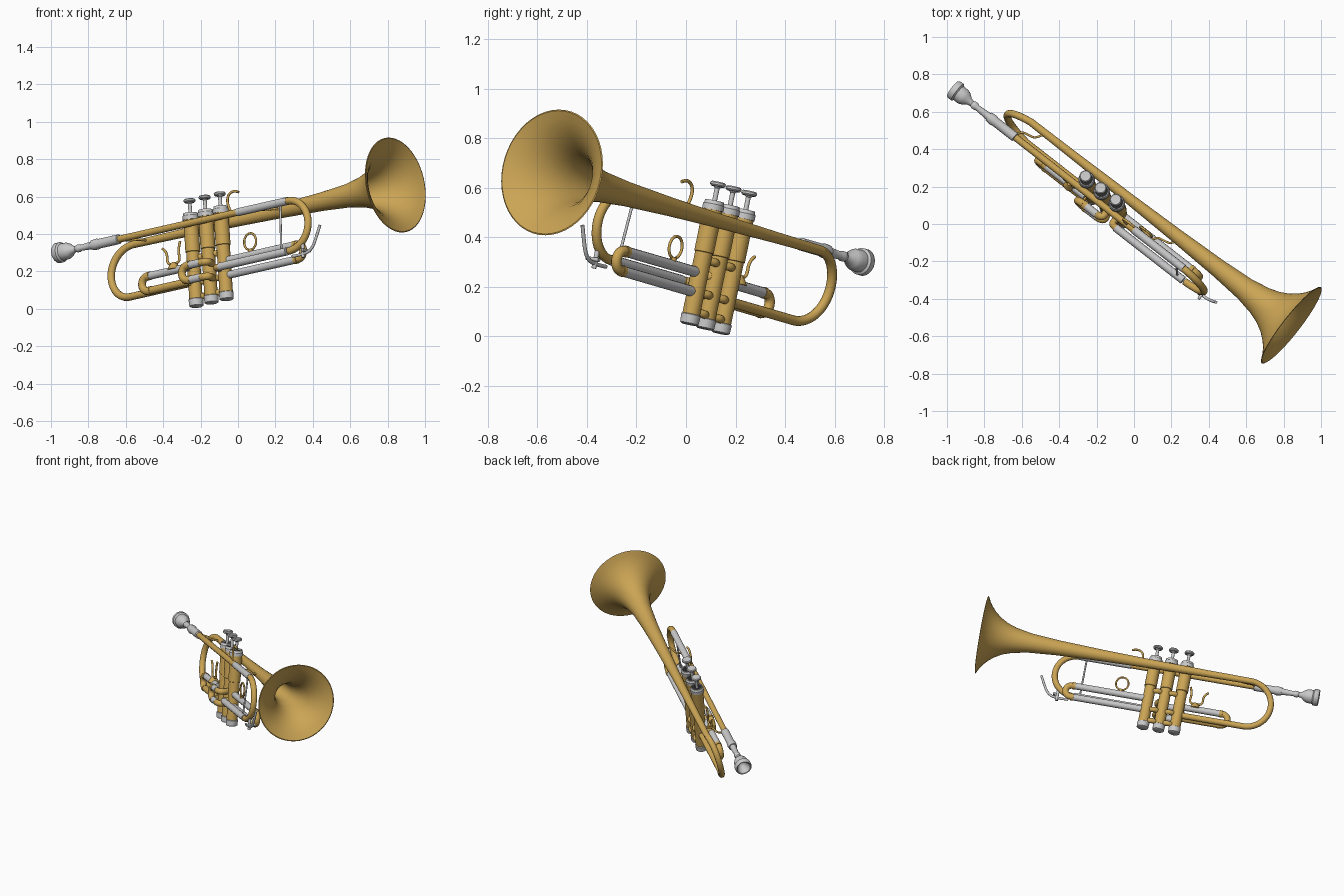
import bpy, bmesh, math
from mathutils import Vector, Matrix

cube = bpy.data.objects.get("Cube")
if cube:
    bpy.data.objects.remove(cube, do_unlink=True)

# Instrument frame: u runs mouthpiece to bell, v sideways, w up the valves
U = Vector((0.776, -0.605, 0.176)).normalized()
W = Vector((-0.0645, 0.202, 0.977))
W = (W - U * W.dot(U)).normalized()
V = W.cross(U)
FRAME = Matrix((U, V, W)).transposed().to_4x4()


def material(name, rgb):
    m = bpy.data.materials.new(name)
    m.use_nodes = True
    m.diffuse_color = (*rgb, 1)
    bsdf = next(n for n in m.node_tree.nodes if n.type == 'BSDF_PRINCIPLED')
    bsdf.inputs["Base Color"].default_value = (*rgb, 1)
    return m


BRASS = material("brass", (0.60, 0.375, 0.09))
SILVER = material("silver", (0.58, 0.58, 0.58))
DARK = material("dark felt", (0.02, 0.02, 0.02))


def finish(ob):
    ob.matrix_world = FRAME
    bpy.ops.object.select_all(action='DESELECT')
    ob.select_set(True)
    bpy.context.view_layer.objects.active = ob


def tube(name, pts, r, mat, smooth=False):
    """Round tube along a path in instrument coordinates."""
    cu = bpy.data.curves.new(name, 'CURVE')
    cu.dimensions = '3D'
    cu.bevel_depth = r
    cu.bevel_resolution = 4
    cu.use_fill_caps = True
    sp = cu.splines.new('NURBS' if smooth else 'POLY')
    sp.points.add(len(pts) - 1)
    for p, co in zip(sp.points, pts):
        p.co = (*co, 1)
    if smooth:
        sp.order_u = 3
        sp.use_endpoint_u = True
        sp.resolution_u = 8
    cu.materials.append(mat)
    ob = bpy.data.objects.new(name, cu)
    bpy.context.collection.objects.link(ob)
    finish(ob)
    bpy.ops.object.convert(target='MESH')
    bpy.ops.object.shade_smooth_by_angle(angle=math.radians(40))


def lathe(name, profile, mat, axis, center, steps=32):
    """Turn (position, radius) pairs about the u or w axis."""
    bm = bmesh.new()
    if axis == 'u':
        vs = [bm.verts.new((t, center[1], center[2] + r)) for t, r in profile]
    else:
        vs = [bm.verts.new((center[0] + r, center[1], t)) for t, r in profile]
    es = [bm.edges.new(e) for e in zip(vs, vs[1:])]
    bmesh.ops.spin(bm, geom=vs + es, cent=center, angle=2 * math.pi, steps=steps,
                   axis=(1, 0, 0) if axis == 'u' else (0, 0, 1))
    bmesh.ops.remove_doubles(bm, verts=bm.verts, dist=1e-5)
    bmesh.ops.recalc_face_normals(bm, faces=bm.faces)
    me = bpy.data.meshes.new(name)
    bm.to_mesh(me)
    bm.free()
    me.materials.append(mat)
    ob = bpy.data.objects.new(name, me)
    bpy.context.collection.objects.link(ob)
    finish(ob)
    bpy.ops.object.shade_smooth_by_angle(angle=math.radians(40))


def bow(u, v0, v1, w_hi, w_lo, s, n=20):
    """Half circle from the upper leg to the lower leg, bulging towards s."""
    R, wc = (w_hi - w_lo) / 2, (w_hi + w_lo) / 2
    return [(u + s * R * math.sin(math.pi * i / n), v0 + (v1 - v0) * i / n,
             wc + R * math.cos(math.pi * i / n)) for i in range(n + 1)]


LEAD_V, LEAD_W = -0.085, 0.498
BELL_V, BELL_W = 0.033, 0.483
VALVE_V = -0.034
HI, LO = 0.265, 0.185          # heights of the valve slide legs
VALVES = (-0.254, -0.150, -0.046)

# Bell: outer wall, rim, inner wall
outer = [(-0.70, .020), (-0.4, .023), (0, .030), (0.3, .038), (0.6, .050), (0.78, .064),
         (0.88, .083), (0.94, .103), (0.99, .130), (1.03, .162), (1.06, .195),
         (1.08, .225), (1.097, .258)]
inner = [(t + .002, r - .005) for t, r in reversed(outer[4:])]
lathe("bell", outer + inner + [(0.55, 0)], BRASS, 'u', (0, BELL_V, BELL_W), 48)

# Bell tail bow and the leg into the first valve
tube("bell_bow", bow(-0.697, BELL_V, VALVE_V, BELL_W, 0.187, -1, 28)
     + [(VALVES[0], VALVE_V, 0.187)], .020, BRASS)

# Mouthpiece with hollow cup, then its receiver
lathe("mouthpiece", [(-1.07, 0), (-1.085, .022), (-1.11, .036), (-1.135, .043), (-1.138, .049),
                     (-1.130, .055), (-1.105, .055), (-1.097, .046), (-1.065, .045),
                     (-1.045, .037), (-1.025, .021), (-1.005, .016), (-0.995, .021),
                     (-0.98, .021), (-0.97, .016), (-0.88, .022), (-0.87, 0)],
      SILVER, 'u', (0, LEAD_V, LEAD_W))
lathe("mouthpiece_receiver", [(-0.89, 0), (-0.89, .027), (-0.86, .030), (-0.845, .026),
                              (-0.71, .026), (-0.70, 0)], SILVER, 'u', (0, LEAD_V, LEAD_W))

# Leadpipe and main tuning slide
TUNE_V, TUNE_W = -0.103, 0.222
tube("leadpipe", [(-0.72, LEAD_V, LEAD_W), (0.12, LEAD_V, LEAD_W)], .019, BRASS)
tube("tuning_sleeve_upper", [(0.108, LEAD_V, LEAD_W), (0.45, LEAD_V, LEAD_W)], .022, SILVER)
tube("tuning_bow", bow(0.45, LEAD_V, TUNE_V, LEAD_W, TUNE_W, 1, 28), .020, BRASS)
tube("tuning_sleeve_lower", [(-0.025, TUNE_V, TUNE_W), (0.44, TUNE_V, TUNE_W)], .022, SILVER)
tube("tuning_elbow", [(-0.046, VALVE_V, TUNE_W), (-0.055, -0.08, TUNE_W),
                      (-0.05, TUNE_V, TUNE_W), (-0.015, TUNE_V, TUNE_W)], .019, BRASS, True)
tube("tuning_brace", [(0.40, LEAD_V, LEAD_W), (0.40, TUNE_V, TUNE_W)], .006, SILVER)

# Water key: lever, pivot and nipple by the tuning bow
tube("water_key_lever", [(0.47, -0.1, 0.19), (0.56, -0.1, 0.185), (0.61, -0.1, 0.21),
                         (0.64, -0.1, 0.26), (0.672, -0.1, 0.325)], .008, SILVER, True)
tube("water_key_pivot", [(0.565, -0.13, 0.205), (0.565, -0.065, 0.205)], .008, SILVER)
tube("water_key_nipple", [(0.545, -0.1, 0.17), (0.545, -0.1, 0.25)], .010, SILVER)

# Valves: casing, caps, felt, stem and button
for i, u in enumerate(VALVES, 1):
    c = (u, VALVE_V, 0)
    lathe(f"valve_casing_{i}", [(.08, 0), (.08, .036), (.350, .036), (.352, .040),
                                (.535, .040), (.535, 0)], BRASS, 'w', c)
    lathe(f"valve_bottom_cap_{i}", [(.052, 0), (.052, .030), (.057, .038), (.092, .040),
                                    (.095, .036), (.095, 0)], SILVER, 'w', c)
    lathe(f"valve_top_cap_{i}", [(.525, .040), (.525, .044), (.548, .044), (.552, .040),
                                 (.563, .039), (.563, .033), (.530, .033)], SILVER, 'w', c)
    lathe(f"valve_felt_{i}", [(.530, .033), (.553, .033), (.553, 0)], DARK, 'w', c)
    lathe(f"valve_stem_{i}", [(.55, 0), (.55, .010), (.615, .010), (.625, .020)], SILVER, 'w', c)
    lathe(f"valve_button_{i}", [(.622, 0), (.622, .026), (.628, .032), (.636, .032),
                                (.641, .027), (.639, 0)], SILVER, 'w', c)

# Short knuckles joining neighbouring valves
for i, u in enumerate((-0.202, -0.098), 1):
    for j, w in enumerate((0.107, 0.187, 0.321), 1):
        tube(f"valve_knuckle_{i}_{j}", [(u - .04, -0.035, w), (u - .012, -0.012, w),
                                        (u + .012, -0.012, w), (u + .04, -0.035, w)],
             .017, BRASS, True)


def slide(name, v, start, end, low_mat):
    """Two straight legs closed by a bow at the end."""
    s = 1 if end > start else -1
    turn = end - s * ((HI - LO) / 2 + .02)
    for part, w, m in (("upper", HI, SILVER), ("lower", LO, low_mat)):
        tube(f"{name}_{part}_leg", [(start, v, w), (turn - s * .015, v, w)], .0215, m)
        tube(f"{name}_{part}_ferrule", [(turn - s * .02, v, w), (turn, v, w)], .0235, BRASS)
    tube(f"{name}_bow", bow(turn, v, v, HI, LO, s), .021, BRASS)


# Valve slides
slide("first_slide", -0.077, VALVES[0], -0.60, BRASS)
slide("second_slide", -0.115, -0.145, -0.295, SILVER)
slide("third_slide", VALVE_V, VALVES[2], 0.515, SILVER)
for part, w in (("upper", HI), ("lower", LO)):
    tube(f"second_slide_{part}_elbow", [(-0.13, VALVE_V, w), (-0.11, -0.07, w),
                                        (-0.105, -0.115, w), (-0.15, -0.115, w)],
         .020, BRASS, True)

# Finger ring on the third slide
tube("finger_ring", [(0.139 + .041 * math.sin(a), VALVE_V, 0.338 + .045 * math.cos(a))
                     for a in (2 * math.pi * k / 32 for k in range(33))], .006, BRASS)
tube("finger_ring_foot", [(0.139, VALVE_V, 0.275), (0.139, VALVE_V, 0.297)], .014, BRASS)

# Little finger hook on the leadpipe
tube("finger_hook", [(0.065, LEAD_V, 0.505), (0.042, LEAD_V, 0.545), (0.045, LEAD_V, 0.60),
                     (0.09, LEAD_V, 0.622), (0.122, LEAD_V, 0.606)], .007, BRASS, True)

# Thumb saddle on the first slide
tube("thumb_saddle", [(-0.425, -0.077, 0.395), (-0.395, -0.077, 0.375), (-0.40, -0.077, 0.305),
                      (-0.355, -0.077, 0.300), (-0.31, -0.077, 0.305),
                      (-0.32, -0.077, 0.375), (-0.302, -0.077, 0.415)], .007, BRASS, True)
lathe("thumb_saddle_foot", [(.27, 0), (.27, .036), (.29, .026), (.308, .012), (.308, 0)],
      BRASS, 'w', (-0.355, -0.077, 0))

# Curved braces between leadpipe and bell
for name, a in (("rear_brace", -0.717), ("front_brace", 0.215)):
    tube(name, [(a, LEAD_V, LEAD_W), (a + .01, -0.04, .495), (a + .06, -0.03, .49),
                (a + .10, -0.02, .488), (a + .12, BELL_V, BELL_W)], .006, BRASS, True)
